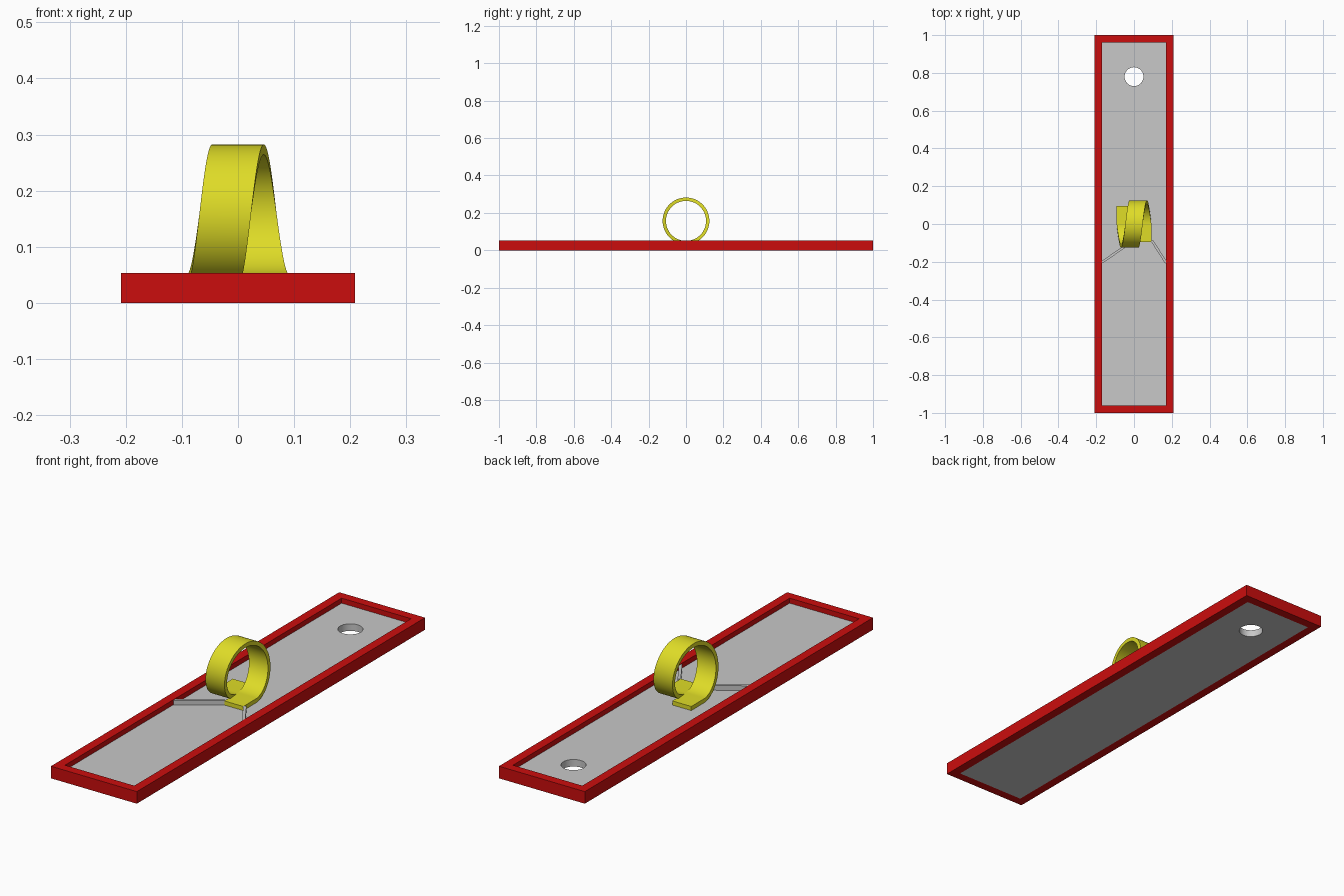
import bpy, bmesh, math
from mathutils import Vector

default = bpy.data.objects.get("Cube")
if default:
    bpy.data.objects.remove(default, do_unlink=True)


def material(name, rgb):
    m = bpy.data.materials.new(name)
    m.use_nodes = True
    m.diffuse_color = (*rgb, 1)
    m.node_tree.nodes["Principled BSDF"].inputs["Base Color"].default_value = (*rgb, 1)
    return m


RED = material("frame red", (0.6, 0.004, 0.004))
GREY = material("light grey", (0.58, 0.58, 0.58))
YELLOW = material("loop yellow", (0.74, 0.72, 0.02))


def add_object(name, bm, mat):
    bmesh.ops.recalc_face_normals(bm, faces=bm.faces[:])
    mesh = bpy.data.meshes.new(name)
    bm.to_mesh(mesh)
    bm.free()
    ob = bpy.data.objects.new(name, mesh)
    bpy.context.collection.objects.link(ob)
    mesh.materials.append(mat)
    return ob


def box(name, size, z0, mat):
    bm = bmesh.new()
    bmesh.ops.create_cube(bm, size=1)
    bmesh.ops.scale(bm, vec=size, verts=bm.verts)
    bmesh.ops.translate(bm, vec=(0, 0, z0 + size[2] / 2), verts=bm.verts)
    return add_object(name, bm, mat)


def cut(ob, cutter):
    mod = ob.modifiers.new("cut", "BOOLEAN")
    mod.operation, mod.solver, mod.object = "DIFFERENCE", "EXACT", cutter
    bpy.context.view_layer.objects.active = ob
    bpy.ops.object.modifier_apply(modifier=mod.name)
    bpy.data.objects.remove(cutter, do_unlink=True)


def smooth(ob):
    bpy.ops.object.select_all(action="DESELECT")
    ob.select_set(True)
    bpy.context.view_layer.objects.active = ob
    bpy.ops.object.shade_smooth_by_angle(angle=math.radians(30))


WIDTH, RAIL, RIM, FLOOR = 0.417, 0.04, 0.053, 0.031
inner = (WIDTH - 2 * RAIL, 2 - 2 * RAIL)

# Raised frame
frame = box("frame", (WIDTH, 2, RIM), 0, RED)
cut(frame, box("frame_cutter", (*inner, 0.3), -0.1, RED))

# Floor plate with round hole
plate = box("floor_plate", (*inner, FLOOR), 0, GREY)
bm = bmesh.new()
bmesh.ops.create_cone(bm, cap_ends=True, segments=48, radius1=0.05, radius2=0.05, depth=0.3)
bmesh.ops.translate(bm, vec=(0, 0.78, 0), verts=bm.verts)
cut(plate, add_object("hole_cutter", bm, GREY))
smooth(plate)

# Spiral loop with flat run-in and run-out
R_OUT, R_IN, BAND, TAIL, STEPS = 0.125, 0.107, 0.092, 0.095, 96
centre_z = FLOOR + 0.001 + R_OUT


def station(x, angle, shift=0):
    """Four corners of the band section at an angle around the loop."""
    out = Vector((0, -math.sin(angle), -math.cos(angle)))
    mid = Vector((x, shift, centre_z))
    return [mid + out * r + Vector((side * BAND / 2, 0, 0))
            for r, side in ((R_OUT, -1), (R_OUT, 1), (R_IN, 1), (R_IN, -1))]


sections = [station(-BAND / 2, 0, TAIL)]
for i in range(STEPS + 1):
    t = i / STEPS
    sections.append(station(BAND * (t - 0.5), math.tau * t))
sections.append(station(BAND / 2, 0, -TAIL))

bm = bmesh.new()
rings = [[bm.verts.new(p) for p in s] for s in sections]
for a, b in zip(rings, rings[1:]):
    for k in range(4):
        n = (k + 1) % 4
        bm.faces.new((a[k], a[n], b[n], b[k]))
bm.faces.new(rings[0])
bm.faces.new(rings[-1])
smooth(add_object("spiral_loop", bm, YELLOW))


# Guide walls leading into the loop
def guide(name, start, end):
    a, b = Vector(start), Vector(end)
    d = b - a
    ob = box(name, (d.length, 0.013, RIM - 0.002 - FLOOR), FLOOR, GREY)
    ob.location = ((a.x + b.x) / 2, (a.y + b.y) / 2, 0)
    ob.rotation_euler.z = math.atan2(d.y, d.x)


guide("right_guide", (-0.17, -0.203), (-0.004, -0.088))
guide("left_guide", (0.17, -0.205), (0.095, -0.088))
